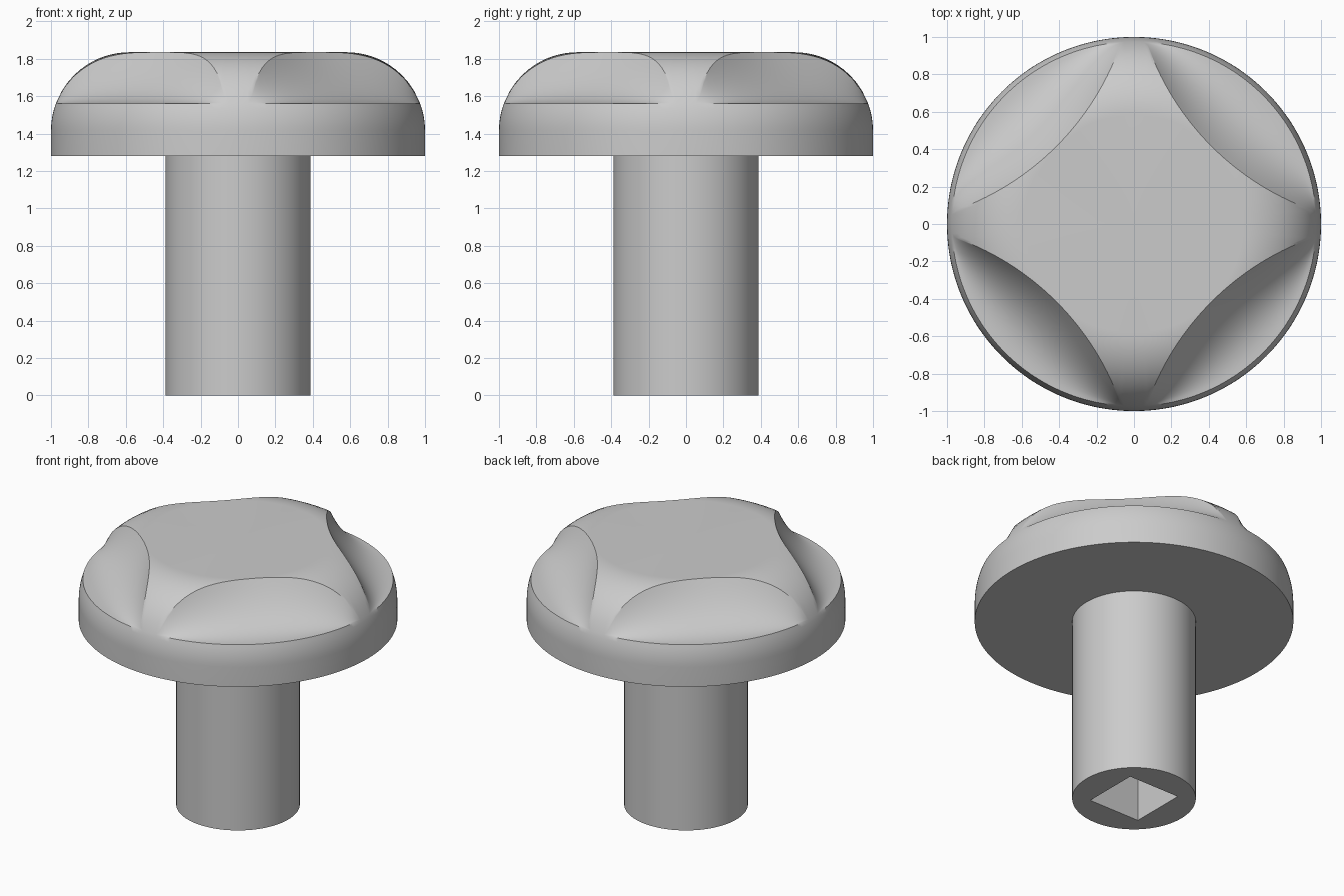
import bpy, bmesh
from math import sin, cos, sqrt, pi, radians

cube = bpy.data.objects.get("Cube")
if cube:
    bpy.data.objects.remove(cube, do_unlink=True)

COLUMNS = 240                       # columns around the axis, a multiple of 8
HEAD_BASE, RIM_Z = 1.28, 1.56
KNEE, ROUND, ROUND_Z = 0.58, 0.42, 1.415   # flat radius, rounding radius and its centre height
RIM_R = KNEE + sqrt(ROUND**2 - (RIM_Z - ROUND_Z)**2)
SCOOP_C, SCOOP_R = 2.04, 1.453      # centre distance and radius of each scoop's edge
SCOOP_END = radians(41)
SHAFT_R, SOCKET, SOCKET_TOP = 0.388, 0.195, 0.8

grey = bpy.data.materials.new("light_grey")
grey.use_nodes = True
grey.diffuse_color = (0.6, 0.6, 0.6, 1)
grey.node_tree.nodes["Principled BSDF"].inputs["Base Color"].default_value = (0.6, 0.6, 0.6, 1)


def dome(r):
    """Height of the rounded head at radius r."""
    return ROUND_Z + sqrt(max(0, ROUND**2 - max(0, r - KNEE)**2))


def polar_part(name, column):
    """Closed solid whose section at each angle is column(angle), axis to axis."""
    bm = bmesh.new()
    columns = []
    for i in range(COLUMNS):
        a = 2 * pi * i / COLUMNS
        columns.append([bm.verts.new((r * cos(a), r * sin(a), z)) for r, z in column(a)])
    for i in range(COLUMNS):
        one, two = columns[i - 1], columns[i]
        for j in range(len(one) - 1):
            bm.faces.new((one[j], one[j + 1], two[j + 1], two[j]))
    bmesh.ops.remove_doubles(bm, verts=bm.verts, dist=0.00002)
    bmesh.ops.recalc_face_normals(bm, faces=bm.faces)
    mesh = bpy.data.meshes.new(name)
    bm.to_mesh(mesh)
    bm.free()
    mesh.materials.append(grey)
    ob = bpy.data.objects.new(name, mesh)
    bpy.context.collection.objects.link(ob)
    bpy.ops.object.select_all(action='DESELECT')
    ob.select_set(True)
    bpy.context.view_layer.objects.active = ob
    bpy.ops.object.shade_smooth_by_angle(angle=radians(30))
    return ob


def head_column(a):
    # angle away from the middle of the nearest scoop
    phi = a % (pi / 2) - pi / 4
    edge = SCOOP_C * cos(phi) - sqrt(SCOOP_R**2 - (SCOOP_C * sin(phi))**2)
    edge = min(edge, RIM_R)
    points = [(0, dome(0))]
    # rounded top as far as the scoop's edge
    for k in range(13):
        r = KNEE + (edge - KNEE) * k / 12
        points.append((r, dome(r)))
    # hollow of the scoop, fading out at its ends
    power = 1 + 1.4 * max(0, 1 - (phi / SCOOP_END)**2)
    for k in range(1, 15):
        t = k / 14
        r = edge + (RIM_R - edge) * t
        z = RIM_Z + (dome(edge) - RIM_Z) * (1 - t)**power
        points.append((r, min(z, dome(r))))
    # outer band and underside
    for k in range(1, 7):
        z = RIM_Z + (ROUND_Z - RIM_Z) * k / 6
        points.append((KNEE + sqrt(ROUND**2 - (z - ROUND_Z)**2), z))
    return points + [(1, HEAD_BASE), (0, HEAD_BASE)]


def shaft_column(a):
    square = SOCKET / max(abs(cos(a)), abs(sin(a)))
    return [(0, HEAD_BASE + 0.02), (SHAFT_R, HEAD_BASE + 0.02), (SHAFT_R, 0),
            (square, 0), (square, SOCKET_TOP), (0, SOCKET_TOP)]


# Knob head with four finger scoops, and shaft with a square socket
polar_part("knob_head", head_column)
polar_part("shaft", shaft_column)
